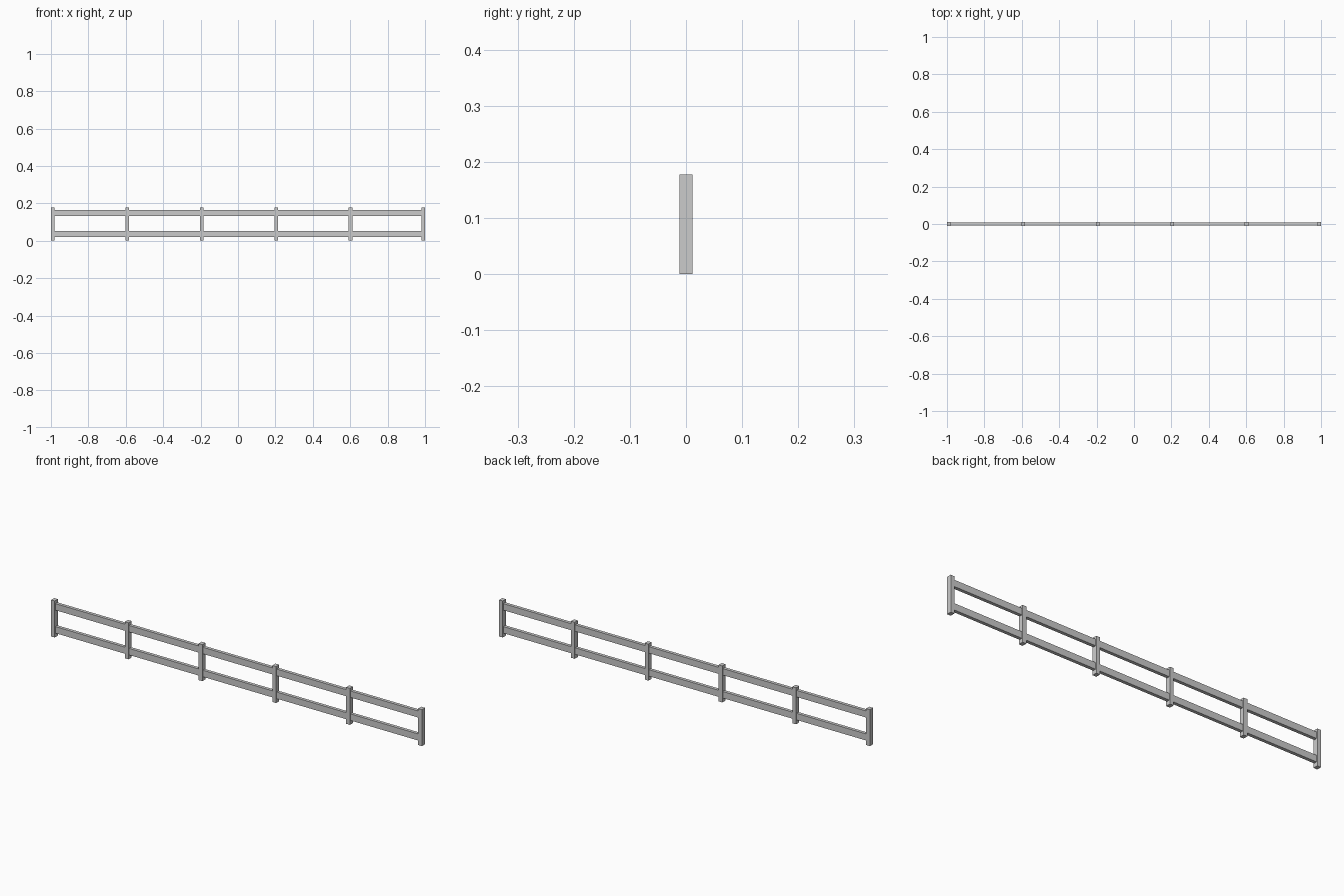
import bpy

if "Cube" in bpy.data.objects:
    bpy.data.objects.remove(bpy.data.objects["Cube"])

POST_W, POST_D, POST_H = 0.02, 0.024, 0.178
RAIL_D, RAIL_H = 0.016, 0.032


def box(name, size, centre):
    bpy.ops.mesh.primitive_cube_add(size=1, location=centre)
    ob = bpy.context.object
    ob.name = name
    ob.scale = size
    bpy.ops.object.transform_apply(location=False, rotation=False, scale=True)
    return ob


# Posts: even spacing, with a slightly shorter last bay
post_x = [-0.99 + 0.398 * i for i in range(5)] + [0.99]
for i, x in enumerate(post_x):
    box(f"post_{i + 1}", (POST_W, POST_D, POST_H), (x, 0, POST_H / 2))

# Two rails, each made of one board per bay, butted against the posts
for label, z in (("lower", 0.036), ("upper", 0.148)):
    for i, (a, b) in enumerate(zip(post_x, post_x[1:])):
        box(f"{label}_rail_{i + 1}", (b - a - POST_W, RAIL_D, RAIL_H),
            ((a + b) / 2, 0, z))
